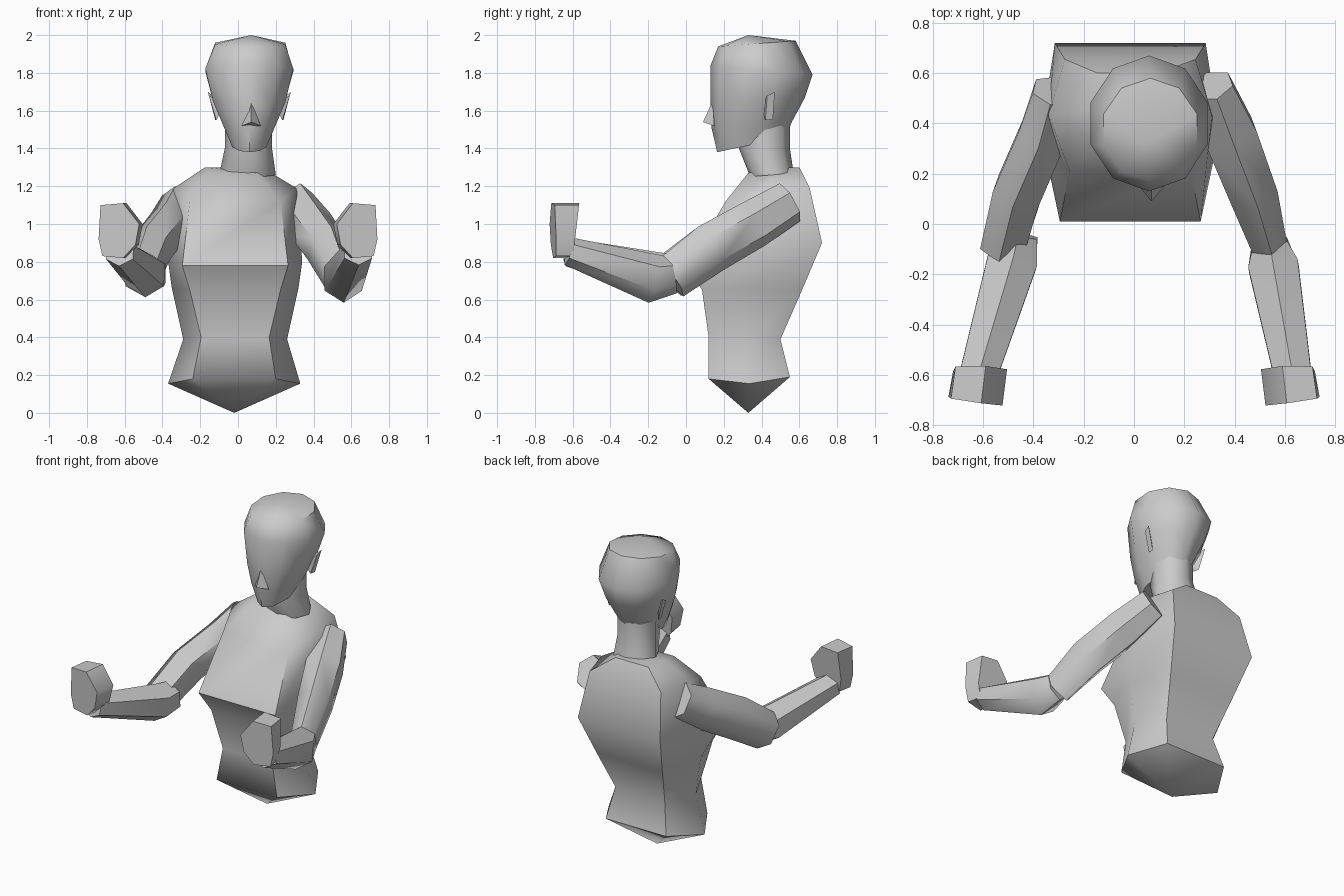
import bpy, bmesh
from math import cos, sin, pi, radians
from mathutils import Vector


def loft(name, rings):
    """Skin a list of rings; a one-point ring becomes a pole."""
    bm = bmesh.new()
    loops = [[bm.verts.new(p) for p in r] for r in rings]
    for a, b in zip(loops, loops[1:]):
        n = max(len(a), len(b))
        for i in range(n):
            j = (i + 1) % n
            if len(a) == 1:
                bm.faces.new((a[0], b[i], b[j]))
            elif len(b) == 1:
                bm.faces.new((a[i], a[j], b[0]))
            else:
                bm.faces.new((a[i], a[j], b[j], b[i]))
    for end in (loops[0], loops[-1]):
        if len(end) > 2:
            bm.faces.new(end)
    bmesh.ops.recalc_face_normals(bm, faces=bm.faces)
    me = bpy.data.meshes.new(name)
    bm.to_mesh(me)
    bm.free()
    ob = bpy.data.objects.new(name, me)
    bpy.context.collection.objects.link(ob)
    bpy.ops.object.select_all(action='DESELECT')
    ob.select_set(True)
    bpy.context.view_layer.objects.active = ob
    bpy.ops.object.shade_smooth_by_angle(angle=radians(55))
    return ob


def hexring(cx, w, fc, bc, yf, zf, zs, yb, zb):
    """Six-sided torso section: front corners, sides, back corners."""
    ym = (yf + yb) / 2
    return [(cx - fc, yf, zf), (cx + fc, yf, zf), (cx + w, ym, zs),
            (cx + bc, yb, zb), (cx - bc, yb, zb), (cx - w, ym, zs)]


def oval(cx, w, yf, zf, yb, zb, n=10):
    """Tilted elliptical section running from front to back."""
    out = []
    for i in range(n):
        a = 2 * pi * i / n
        t = (1 + cos(a)) / 2
        out.append((cx + w * sin(a), yf + (yb - yf) * t, zf + (zb - zf) * t))
    return out


def limb(name, stations, n=6):
    """Tube through (x, y, z, half width, half height) stations."""
    pts = [Vector(s[:3]) for s in stations]
    rings = []
    for i, (p, s) in enumerate(zip(pts, stations)):
        d = (pts[min(i + 1, len(pts) - 1)] - pts[max(i - 1, 0)]).normalized()
        side = d.cross(Vector((0, 0, 1))).normalized()
        up = side.cross(d)
        rings.append([p + side * s[3] * cos(2 * pi * k / n + pi / 6)
                      + up * s[4] * sin(2 * pi * k / n + pi / 6) for k in range(n)])
    return loft(name, rings)


# torso
loft("torso", [
    [(-0.02, 0.33, 0.0)],
    hexring(-0.02, 0.35, 0.22, 0.22, 0.12, 0.18, 0.155, 0.55, 0.19),
    hexring(-0.015, 0.275, 0.18, 0.18, 0.12, 0.40, 0.39, 0.50, 0.39),
    hexring(-0.015, 0.335, 0.24, 0.24, 0.085, 0.65, 0.66, 0.61, 0.64),
    hexring(-0.015, 0.355, 0.28, 0.30, 0.01, 0.78, 0.80, 0.72, 0.90),
    hexring(-0.015, 0.325, 0.24, 0.26, 0.21, 1.12, 1.19, 0.655, 1.19),
    hexring(-0.025, 0.15, 0.12, 0.12, 0.33, 1.27, 1.30, 0.60, 1.30)])

# neck
loft("neck", [oval(0.05, 0.15, 0.34, 1.25, 0.57, 1.27, 8),
              oval(0.055, 0.125, 0.28, 1.40, 0.55, 1.40, 8),
              oval(0.055, 0.125, 0.28, 1.52, 0.55, 1.52, 8)])

# head
loft("head", [
    oval(0.06, 0.095, 0.165, 1.38, 0.53, 1.46),
    oval(0.06, 0.145, 0.135, 1.51, 0.56, 1.54),
    oval(0.06, 0.20, 0.13, 1.63, 0.63, 1.67),
    oval(0.06, 0.245, 0.13, 1.84, 0.67, 1.79),
    oval(0.065, 0.195, 0.17, 1.94, 0.58, 1.97),
    [(0.07, 0.33, 2.0)]])

# nose
loft("nose", [[(0.02, 0.15, 1.52), (0.12, 0.15, 1.52), (0.07, 0.14, 1.65)],
              [(0.07, 0.09, 1.54)]])

for s, side in ((1, "right"), (-1, "left")):
    # ear
    loft(side + "_ear", [
        [(0.06 + s * x, y, z) for x, y, z in
         ((0.22, 0.47, 1.70), (0.215, 0.43, 1.68), (0.175, 0.42, 1.55), (0.18, 0.46, 1.55))],
        [(0.06 + s * 0.13, 0.40, 1.63)]])
    # fist
    outline = ((0.515, 1.0), (0.60, 1.11), (0.72, 1.10), (0.73, 0.92),
               (0.71, 0.83), (0.60, 0.82), (0.535, 0.89))
    rings = []
    for y, dx, taper in ((-0.565, -0.01, 0.035), (-0.71, 0.008, -0.01)):
        rings.append([(s * (x + dx), y + (x - 0.62) * (0.15 if y < -0.6 else 0)
                       - taper * (1.11 - z) / 0.3, z) for x, z in outline])
    loft(side + "_fist", rings)

# upper arms
limb("right_upper_arm", [(0.31, 0.55, 1.115, 0.09, 0.115), (0.38, 0.36, 1.00, 0.12, 0.13),
                         (0.47, 0.13, 0.87, 0.11, 0.135), (0.535, -0.08, 0.715, 0.08, 0.12)])
limb("left_upper_arm", [(-0.32, 0.53, 1.10, 0.09, 0.115), (-0.36, 0.36, 1.00, 0.11, 0.13),
                        (-0.46, 0.13, 0.87, 0.11, 0.135), (-0.52, -0.09, 0.72, 0.10, 0.12)])

# forearms
limb("right_forearm", [(0.54, -0.07, 0.73, 0.08, 0.10), (0.555, -0.17, 0.71, 0.115, 0.13),
                       (0.635, -0.62, 0.855, 0.085, 0.075)])
limb("left_forearm", [(-0.46, -0.04, 0.74, 0.09, 0.10), (-0.485, -0.15, 0.73, 0.115, 0.12),
                      (-0.625, -0.62, 0.85, 0.085, 0.075)])
